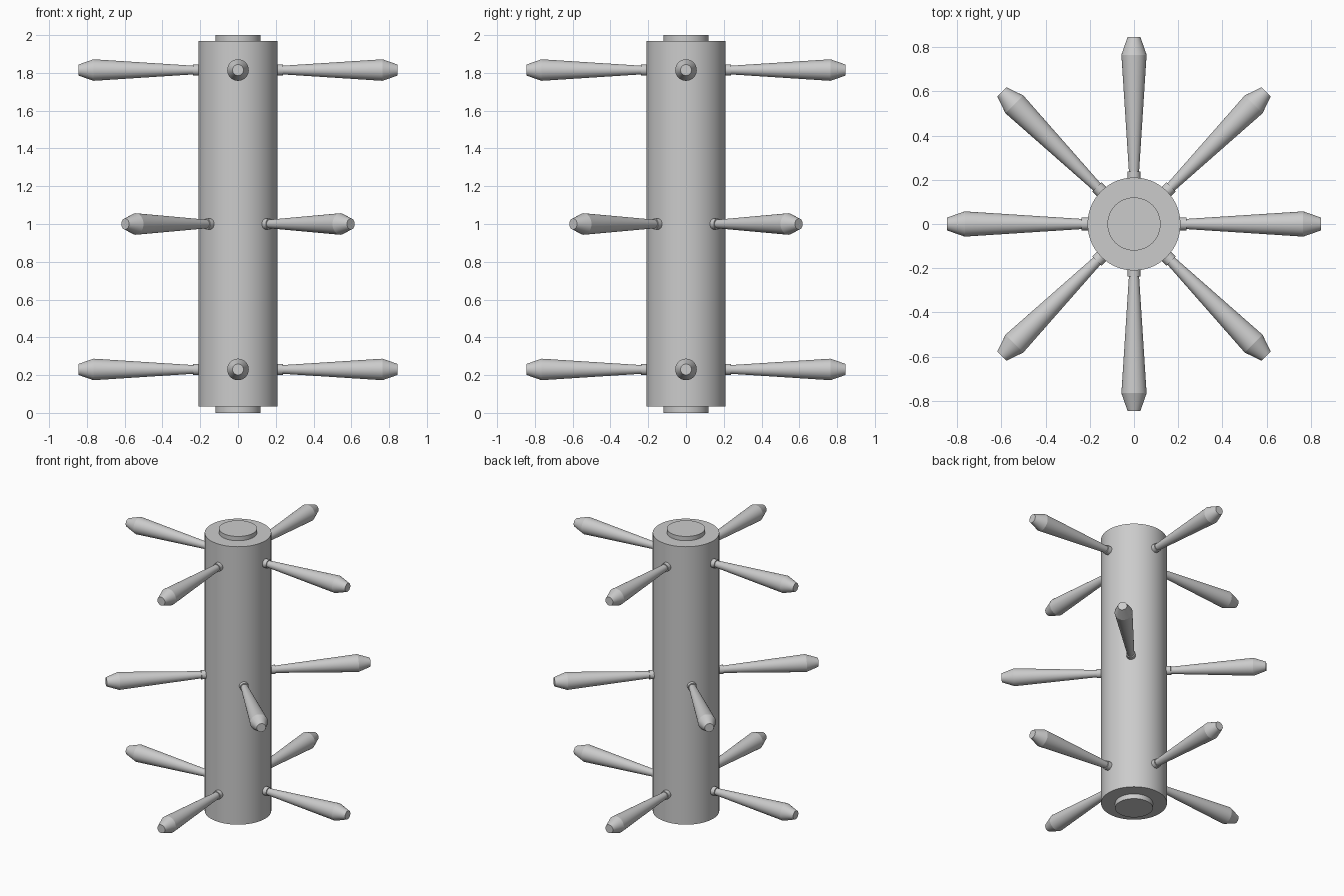
import bpy
import math
from mathutils import Matrix

if "Cube" in bpy.data.objects:
    bpy.data.objects.remove(bpy.data.objects["Cube"], do_unlink=True)

SIDES = 48

grey = bpy.data.materials.new("light_grey")
grey.use_nodes = True
colour = (0.6, 0.6, 0.6, 1)
grey.diffuse_color = colour
grey.node_tree.nodes["Principled BSDF"].inputs["Base Color"].default_value = colour


def lathe(name, profile, sides, matrix=Matrix()):
    """Turn a (radius, height) profile about local z, with capped ends."""
    verts, faces = [], []
    for r, h in profile:
        for i in range(sides):
            a = math.tau * i / sides
            verts.append((r * math.cos(a), r * math.sin(a), h))
    for k in range(len(profile) - 1):
        for i in range(sides):
            j = (i + 1) % sides
            low, high = k * sides, (k + 1) * sides
            faces.append((low + i, low + j, high + j, high + i))
    last = (len(profile) - 1) * sides
    faces.append(tuple(reversed(range(sides))))
    faces.append(tuple(range(last, last + sides)))
    mesh = bpy.data.meshes.new(name)
    mesh.from_pydata(verts, [], faces)
    mesh.materials.append(grey)
    obj = bpy.data.objects.new(name, mesh)
    obj.matrix_world = matrix
    bpy.context.collection.objects.link(obj)
    bpy.ops.object.select_all(action="DESELECT")
    obj.select_set(True)
    bpy.context.view_layer.objects.active = obj
    bpy.ops.object.shade_smooth_by_angle(angle=math.radians(15))
    return obj


# Drum with an axle stub at each end
lathe("drum", [(0.12, 0), (0.12, 0.035), (0.21, 0.035),
               (0.21, 1.97), (0.12, 1.97), (0.12, 2)], SIDES * 2)

# Turned handle: neck collar, long flare, tapered tip
handle = [(0.029, 0.19), (0.029, 0.237), (0.023, 0.237),
          (0.057, 0.765), (0.029, 0.845)]

# Three tiers of four handles, the middle tier turned by an eighth
tiers = {"lower": (0.23, 0), "middle": (1.0, 45), "upper": (1.815, 0)}
for tier, (height, turn) in tiers.items():
    for n in range(4):
        spin = Matrix.Rotation(math.radians(turn + 90 * n), 4, "Z")
        tilt = Matrix.Rotation(math.radians(90), 4, "Y")
        place = Matrix.Translation((0, 0, height)) @ spin @ tilt
        lathe(f"{tier}_handle_{n + 1}", handle, SIDES, place)
